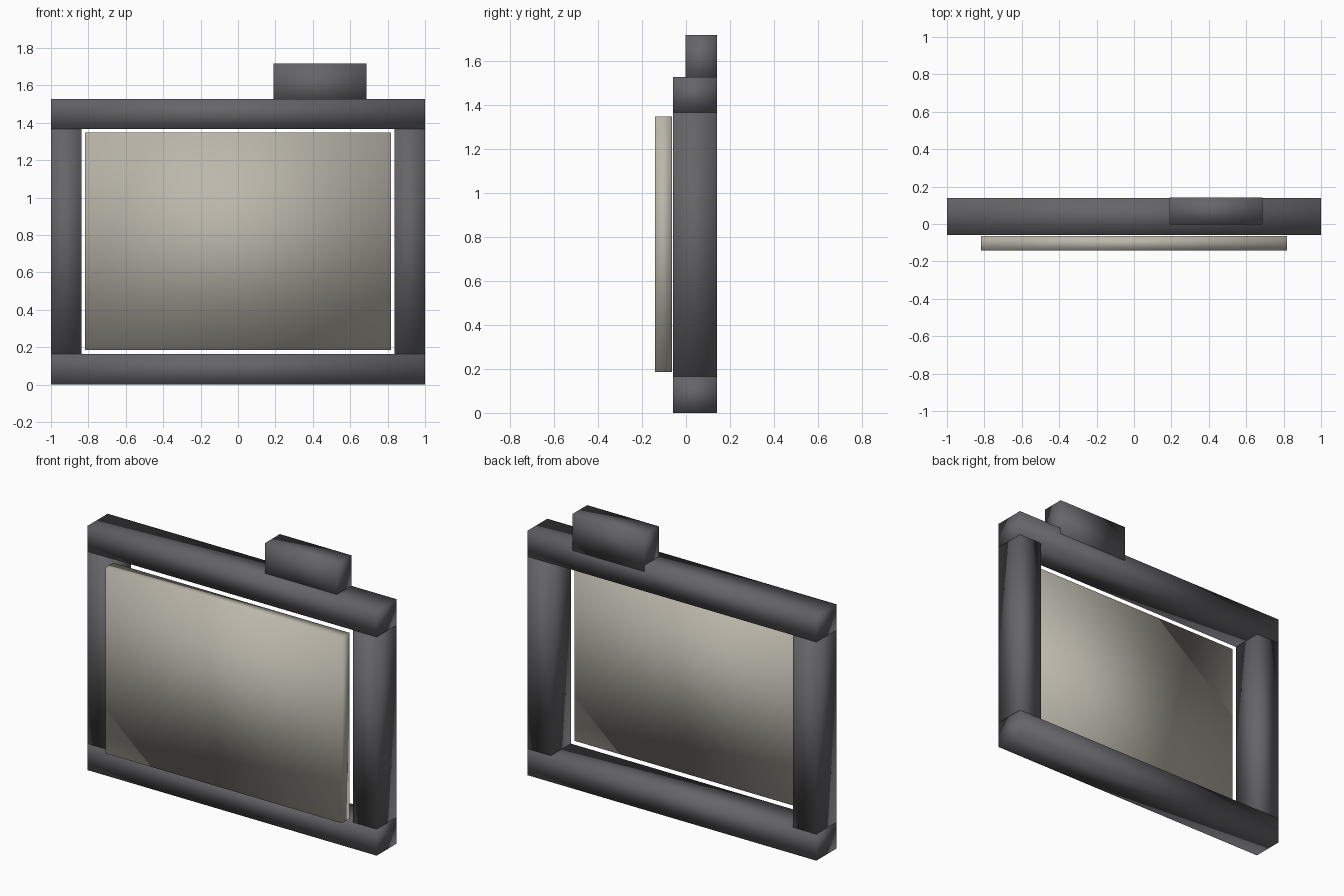
import bpy

if "Cube" in bpy.data.objects:
    bpy.data.objects.remove(bpy.data.objects["Cube"])


def material(name, rgb):
    m = bpy.data.materials.new(name)
    m.diffuse_color = (*rgb, 1)
    m.use_nodes = True
    m.node_tree.nodes["Principled BSDF"].inputs["Base Color"].default_value = m.diffuse_color
    return m


dark = material("dark_frame", (0.13, 0.13, 0.14))
pale = material("pale_panel", (0.5, 0.475, 0.41))


def box(name, x, y, z, mat):
    """Smooth-shaded box from (min, max) ranges on each axis."""
    ranges = (x, y, z)
    bpy.ops.mesh.primitive_cube_add(size=1, location=[(a + b) / 2 for a, b in ranges])
    ob = bpy.context.object
    ob.name = name
    ob.scale = [b - a for a, b in ranges]
    bpy.ops.object.transform_apply(location=False, rotation=False, scale=True)
    bpy.ops.object.shade_smooth()
    ob.data.materials.append(mat)
    return ob


depth = (-0.058, 0.14)
low, high, top = 0.165, 1.367, 1.528

# Horizontal rails
box("bottom_rail", (-1, 1), depth, (0, low), dark)
box("top_rail", (-1, 1), depth, (high, top), dark)

# Side posts
box("left_post", (-1, -0.837), depth, (low, high), dark)
box("right_post", (0.837, 1), depth, (low, high), dark)

# Panel standing just in front of the frame opening
box("panel", (-0.818, 0.818), (-0.142, -0.064), (0.186, 1.347), pale)

# Block sunk into the top rail
box("top_block", (0.19, 0.686), (-0.003, 0.142), (1.49, 1.718), dark)
